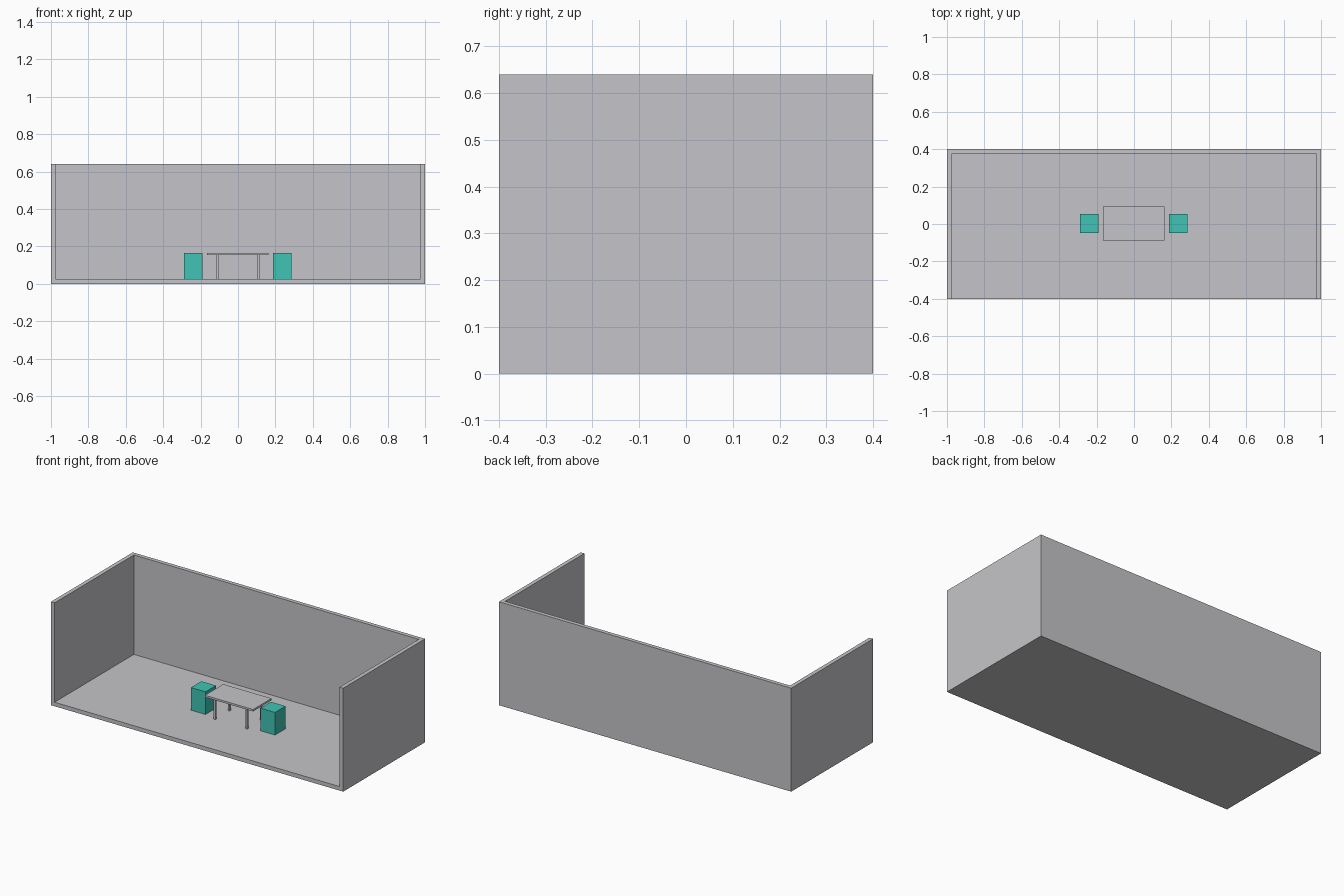
import bpy

if "Cube" in bpy.data.objects:
    bpy.data.objects.remove(bpy.data.objects["Cube"])


def material(name, rgb):
    m = bpy.data.materials.new(name)
    m.diffuse_color = (*rgb, 1.0)
    m.use_nodes = True
    m.node_tree.nodes["Principled BSDF"].inputs["Base Color"].default_value = m.diffuse_color
    return m


GREY = material("light_grey", (0.56, 0.56, 0.585))
TEAL = material("teal", (0.05, 0.55, 0.455))


def box(name, x, y, z, mat):
    """Box from (min, max) ranges on each axis."""
    bpy.ops.mesh.primitive_cube_add(size=1)
    ob = bpy.context.object
    ob.name = name
    for v in ob.data.vertices:
        v.co = [r[0] + (c + 0.5) * (r[1] - r[0]) for c, r in zip(v.co, (x, y, z))]
    ob.data.materials.append(mat)
    return ob


WALL = 0.025          # wall and floor thickness
TOP = 0.165           # height of table and stools
CX, CY = -0.001, 0.003  # centre of the furniture

# Room shell: floor, two side walls and back wall, open at front and top
room = box("room_shell", (-1, 1), (-0.4, 0.4), (0, 0.64), GREY)
cutter = box("room_cutter", (-1 + WALL, 1 - WALL), (-0.6, 0.4 - WALL), (WALL, 0.9), GREY)
cutter.hide_render = True
cutter.hide_set(True)
cut = room.modifiers.new("hollow", 'BOOLEAN')
cut.operation = 'DIFFERENCE'
cut.solver = 'EXACT'
cut.object = cutter
bpy.context.view_layer.objects.active = room
bpy.ops.object.modifier_apply(modifier=cut.name)
bpy.data.objects.remove(cutter)

# Table top
box("table_top", (CX - 0.165, CX + 0.165), (CY - 0.09, CY + 0.09), (TOP - 0.012, TOP), GREY)

# Table legs and block stools, mirrored left and right
for sx, side in ((-1, "left"), (1, "right")):
    for sy, end in ((-1, "front"), (1, "back")):
        lx, ly = CX + sx * 0.109, CY + sy * 0.07
        box(f"table_leg_{end}_{side}", (lx - 0.006, lx + 0.006),
            (ly - 0.006, ly + 0.006), (WALL, TOP - 0.012), GREY)
    px = CX + sx * 0.238
    box(f"stool_{side}", (px - 0.05, px + 0.05), (CY - 0.051, CY + 0.051), (WALL, TOP), TEAL)
